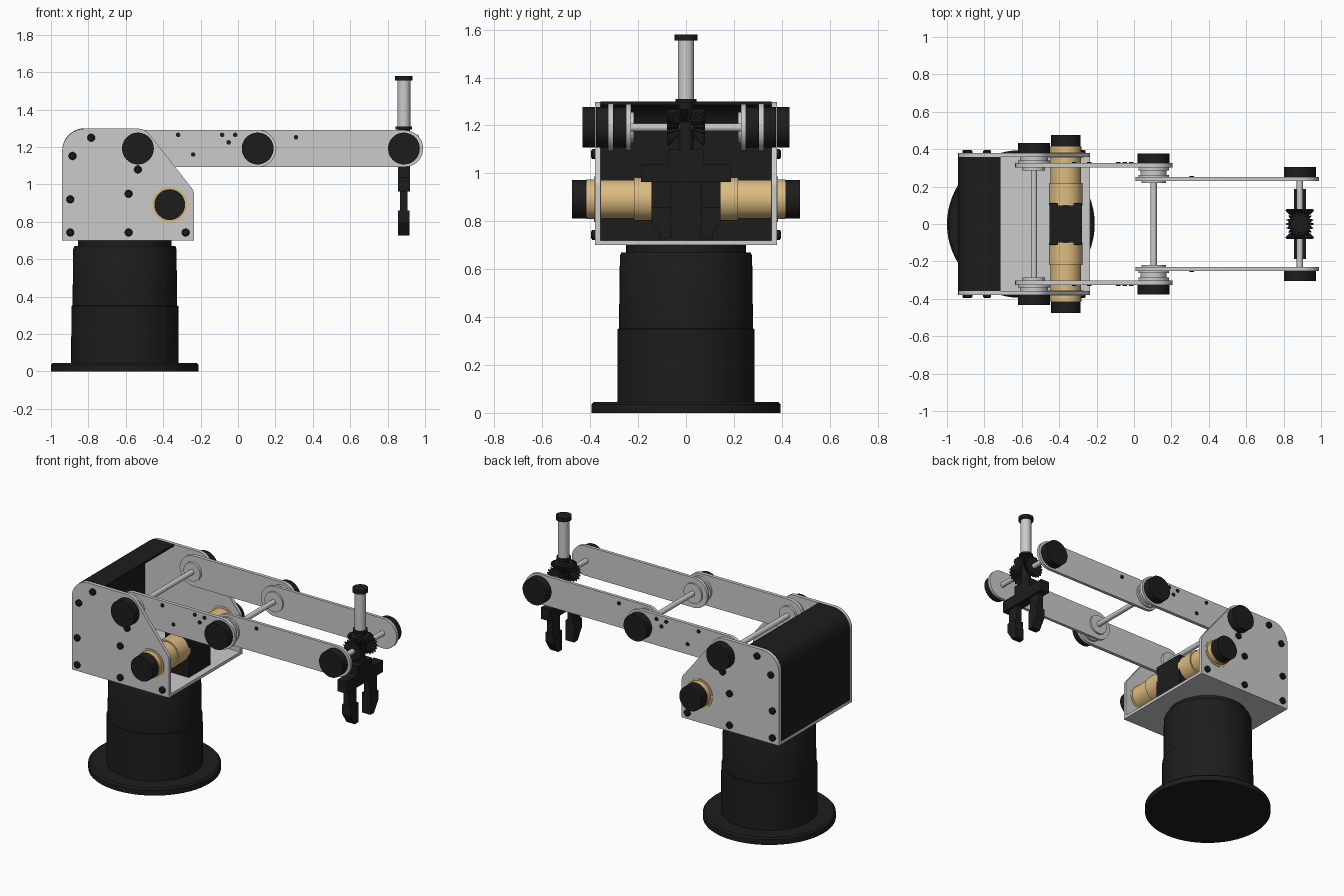
import bpy, bmesh
from math import sin, cos, pi, radians
from mathutils import Vector

if "Cube" in bpy.data.objects:
    bpy.data.objects.remove(bpy.data.objects["Cube"])


def mat(name, r, g, b):
    m = bpy.data.materials.new(name)
    m.diffuse_color = (r, g, b, 1)
    m.use_nodes = True
    m.node_tree.nodes["Principled BSDF"].inputs["Base Color"].default_value = m.diffuse_color
    return m


BLACK = mat("black", 0.012, 0.012, 0.012)
BRASS = mat("brass", 0.72, 0.5, 0.22)
STEEL = mat("light_steel", 0.7, 0.7, 0.7)


def finish(name, bm, m):
    bmesh.ops.recalc_face_normals(bm, faces=bm.faces)
    me = bpy.data.meshes.new(name)
    bm.to_mesh(me)
    bm.free()
    if m:
        me.materials.append(m)
    o = bpy.data.objects.new(name, me)
    bpy.context.collection.objects.link(o)
    bpy.context.view_layer.objects.active = o
    for x in bpy.context.selected_objects:
        x.select_set(False)
    o.select_set(True)
    bpy.ops.object.shade_smooth_by_angle(angle=radians(30))
    return o


def loft(name, rings, m=None):
    """Skin a stack of equal-length vertex rings and cap both ends."""
    bm = bmesh.new()
    vs = [[bm.verts.new(p) for p in r] for r in rings]
    n = len(vs[0])
    for a, b in zip(vs, vs[1:]):
        for i in range(n):
            bm.faces.new((a[i], a[(i + 1) % n], b[(i + 1) % n], b[i]))
    bm.faces.new(vs[0])
    bm.faces.new(vs[-1])
    return finish(name, bm, m)


def turned(name, centre, axis, prof, m=None, n=48, tooth=1.0):
    """Turned part: prof lists (position along axis, radius); tooth < 1 makes a star."""
    rings = []
    for h, r in prof:
        ring = []
        for i in range(n):
            k = r * (tooth if i % 2 else 1)
            u, v = k * cos(2 * pi * i / n), k * sin(2 * pi * i / n)
            off = (u, v, h) if axis == 'z' else (u, h, v)
            ring.append(Vector(centre) + Vector(off))
        rings.append(ring)
    return loft(name, rings, m)


def rounded(corners, steps=10):
    """Polygon corners (x, z, radius) -> outline with filleted corners."""
    out = []
    for i, (x, z, r) in enumerate(corners):
        p = Vector((x, z))
        if not r:
            out.append(p)
            continue
        a = (Vector(corners[i - 1][:2]) - p).normalized()
        b = (Vector(corners[(i + 1) % len(corners)][:2]) - p).normalized()
        half = a.angle(b) / 2
        c = p + (a + b).normalized() * r / sin(half)
        t = r / (sin(half) / cos(half))
        s, e = p + a * t - c, p + b * t - c
        ang = s.angle(e)
        for k in range(steps + 1):
            f = k / steps
            out.append(c + (s * sin((1 - f) * ang) + e * sin(f * ang)) / sin(ang))
    return out


def plate(name, outline, y0, y1, m=None):
    return loft(name, [[(x, y, z) for x, z in outline] for y in (y0, y1)], m)


def box(name, x0, x1, y0, y1, z0, z1, m=None):
    return plate(name, [(x0, z0), (x1, z0), (x1, z1), (x0, z1)], y0, y1, m)


def stadium(xa, xb, z, r, n=20):
    pts = [(xb + r * cos(t), z + r * sin(t)) for t in (pi * (i / n - 0.5) for i in range(n + 1))]
    return pts + [(xa - x + xb, 2 * z - y) for x, y in pts]


JZ = 1.192
SHOULDER, ELBOW, WRIST = -0.535, 0.105, 0.887

# Pedestal
turned("base_pedestal", (-0.605, 0, 0), 'z',
       [(0, 0.395), (0.035, 0.395), (0.045, 0.385), (0.045, 0.287), (0.35, 0.286),
        (0.352, 0.28), (0.655, 0.276), (0.67, 0.27), (0.67, 0.25), (0.702, 0.25)], BLACK, 64)

# Housing floor and curved rear cover
box("housing_floor", -0.94, -0.235, -0.38, 0.38, 0.7, 0.72)
R = 0.12
arc = [(pi - pi / 2 * i / 12) for i in range(13)]
outer = [(-0.94, 0.715)] + [(-0.82 + R * cos(t), 1.18 + R * sin(t)) for t in arc] + [(-0.715, 1.3)]
r2 = R - 0.015
inner = [(-0.925, 0.715)] + [(-0.82 + r2 * cos(t), 1.18 + r2 * sin(t)) for t in arc] + [(-0.715, 1.285)]
plate("rear_cover", outer + inner[::-1], -0.357, 0.357, BLACK)

# Motor mount between the two drive motors
box("motor_mount", -0.452, -0.278, -0.112, 0.112, 0.72, 0.972, BLACK)

side = rounded([(-0.94, 0.7, 0), (-0.235, 0.7, 0), (-0.235, 0.965, 0.06),
                (-0.497, 1.298, 0.08), (-0.94, 1.298, R)])
bolts = [(-0.785, 1.25), (-0.885, 1.152), (-0.897, 0.92), (-0.897, 0.743),
         (-0.585, 0.743), (-0.28, 0.743), (-0.585, 0.95), (-0.535, 1.08)]
upper_pins = [(-0.32, 1.265), (-0.24, 1.16), (-0.085, 1.265), (-0.015, 1.265), (-0.05, 1.225)]

for s, tag in ((1, "left"), (-1, "right")):
    def disc(name, x, z, prof, m=None, n=40):
        turned(f"{name}_{tag}", (x, 0, z), 'y', [(s * y, r) for y, r in prof], m, n)

    # Housing cheek with bolts
    plate("side_plate_" + tag, side, s * 0.357, s * 0.38)
    for x, z in bolts:
        disc("plate_bolt", x, z, [(0.375, 0.021), (0.391, 0.021), (0.396, 0.014)], BLACK, 16)

    # Arm links with pins
    plate("upper_arm_" + tag, stadium(SHOULDER, ELBOW, JZ, 0.1), s * 0.302, s * 0.325)
    plate("forearm_" + tag, stadium(ELBOW, WRIST + 0.005, JZ, 0.098), s * 0.23, s * 0.25)
    for x, z in upper_pins:
        disc("arm_pin", x, z, [(0.32, 0.012), (0.331, 0.012)], BLACK, 14)
    disc("arm_pin", 0.31, 1.252, [(0.245, 0.012), (0.256, 0.012)], BLACK, 14)

    # Joint caps and spacers
    disc("shoulder_cap", SHOULDER, JZ, [(0.378, 0.085), (0.433, 0.085)], BLACK)
    disc("elbow_cap", ELBOW, JZ, [(0.323, 0.085), (0.376, 0.085)], BLACK)
    disc("wrist_cap", WRIST, JZ, [(0.248, 0.085), (0.305, 0.085)], BLACK)
    disc("shoulder_spacer", SHOULDER, JZ,
         [(0.285, 0.06), (0.302, 0.06), (0.302, 0.085), (0.34, 0.085), (0.34, 0.075), (0.36, 0.075)])
    disc("elbow_spacer", ELBOW, JZ,
         [(0.218, 0.065), (0.235, 0.065), (0.235, 0.082), (0.262, 0.082),
          (0.262, 0.07), (0.285, 0.07), (0.285, 0.082), (0.304, 0.082)])

    # Drive motor
    disc("drive_motor", -0.365, 0.892,
         [(0.1, 0.09), (0.218, 0.09), (0.218, 0.081), (0.355, 0.081), (0.355, 0.095),
          (0.384, 0.095), (0.384, 0.083), (0.415, 0.083)], BRASS)
    disc("motor_cap", -0.365, 0.892, [(0.414, 0.08), (0.476, 0.08)], BLACK)

    # Bevel gear on the wrist rod
    turned("wrist_gear_" + tag, (WRIST, 0, JZ), 'y',
           [(s * 0.03, 0.035), (s * 0.072, 0.077), (s * 0.08, 0.07)], BLACK, 40, 0.78)

    # Gripper finger with a tapered pad
    for name, hx, prof in (
            ("finger", 0.02, [(0.065, 0.98), (0.065, 0.84), (0.143, 0.84), (0.143, 0.98)]),
            ("finger_pad", 0.031, [(0.065, 0.86), (0.06, 0.73), (0.098, 0.728), (0.145, 0.8), (0.145, 0.86)])):
        loft(f"{name}_{tag}", [[(WRIST + d, s * y, z) for y, z in prof] for d in (-hx, hx)], BLACK)

# Cross rods
for name, x, w in (("shoulder", SHOULDER, 0.36), ("elbow", ELBOW, 0.25), ("wrist", WRIST, 0.25)):
    turned(name + "_rod", (x, 0, JZ), 'y', [(-w, 0.017), (w, 0.017)], None, 24)

# Gripper palm, stem, crown gear and upright tube
box("gripper_palm", WRIST - 0.032, WRIST + 0.032, -0.188, 0.188, 0.963, 1.04, BLACK)
box("palm_block", WRIST - 0.032, WRIST + 0.032, -0.075, 0.075, 1.03, 1.1, BLACK)
turned("gripper_stem", (WRIST, 0, 0), 'z',
       [(1.03, 0.032), (1.295, 0.032), (1.295, 0.044), (1.31, 0.044)], BLACK, 32)
turned("crown_gear", (WRIST, 0, 0), 'z', [(1.215, 0.04), (1.258, 0.08), (1.268, 0.072)],
       BLACK, 40, 0.72)
turned("upright_tube", (WRIST, 0, 0), 'z', [(1.305, 0.034), (1.56, 0.034)], STEEL, 32)
turned("tube_cap", (WRIST, 0, 0), 'z', [(1.555, 0.047), (1.58, 0.047)], BLACK, 32)
